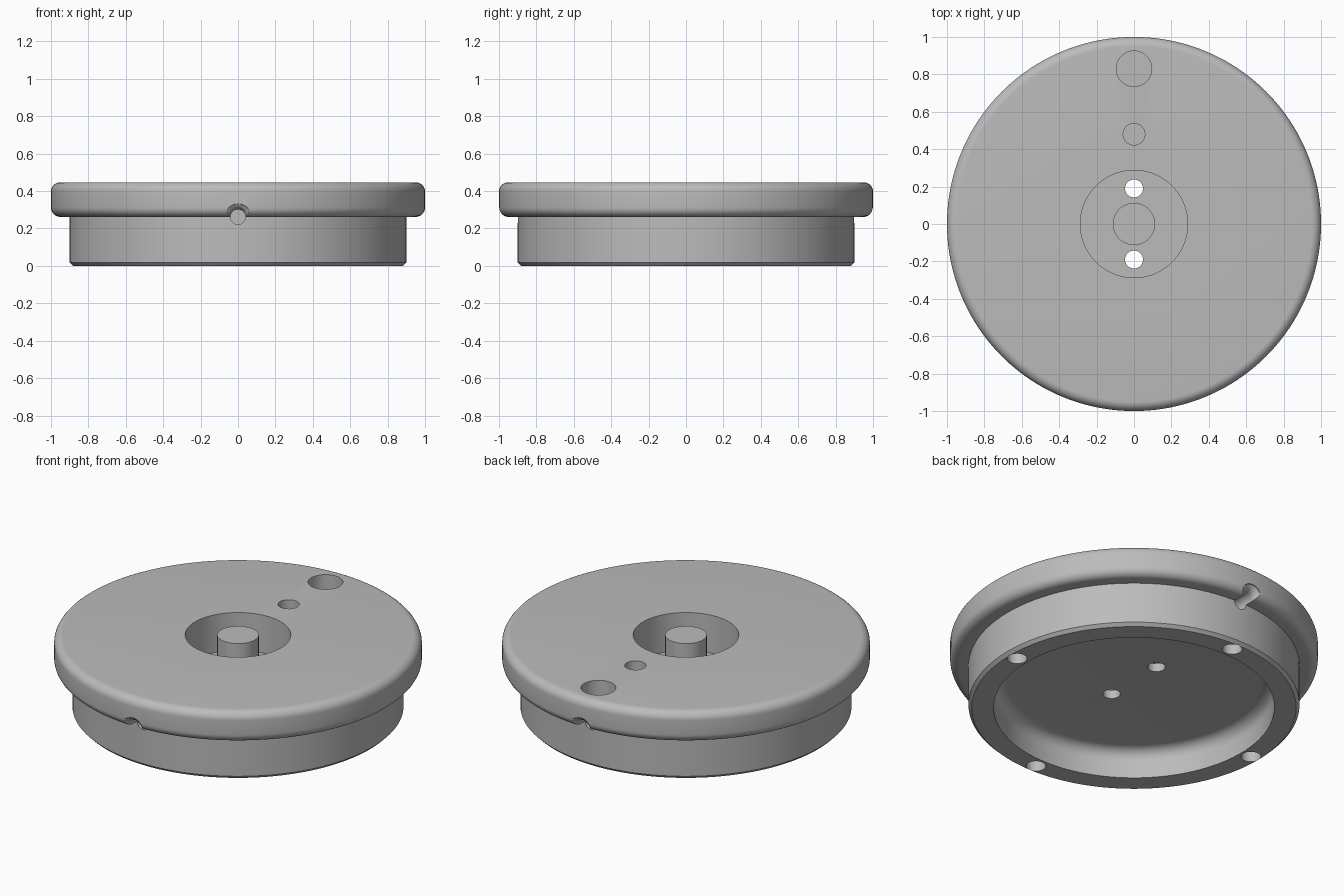
import bpy, bmesh
from math import sin, cos, pi, radians
from mathutils import Matrix

cube = bpy.data.objects.get("Cube")
if cube:
    bpy.data.objects.remove(cube, do_unlink=True)

grey = bpy.data.materials.new("metal grey")
grey.use_nodes = True
colour = (0.5, 0.5, 0.5, 1)
grey.diffuse_color = colour
grey.node_tree.nodes["Principled BSDF"].inputs["Base Color"].default_value = colour


def arc(r, z, size, start, end, steps=8):
    """Fillet points around the centre (r, z), angles in degrees."""
    angles = [radians(start + (end - start) * i / steps) for i in range(steps + 1)]
    return [(r + size * cos(a), z + size * sin(a)) for a in angles]


def lathe(name, profile, segments, matrix=Matrix()):
    """Spin an (r, z) profile, starting and ending on the axis, into a solid."""
    bm = bmesh.new()
    verts = [bm.verts.new((r, 0, z)) for r, z in profile]
    edges = [bm.edges.new(pair) for pair in zip(verts, verts[1:])]
    bmesh.ops.spin(bm, geom=verts + edges, axis=(0, 0, 1), cent=(0, 0, 0),
                   angle=2 * pi, steps=segments, use_merge=True)
    bmesh.ops.remove_doubles(bm, verts=bm.verts, dist=1e-5)
    bmesh.ops.recalc_face_normals(bm, faces=bm.faces)
    bm.transform(matrix)
    mesh = bpy.data.meshes.new(name)
    bm.to_mesh(mesh)
    bm.free()
    mesh.materials.append(grey)
    obj = bpy.data.objects.new(name, mesh)
    bpy.context.collection.objects.link(obj)
    return obj


top, rim_low = 0.447, 0.262
floor, ceiling = 0.22, 0.17
fillet = 0.05

# Body: post, top recess, rounded flange, chamfered base, hollow underside
profile = [(0, top), (0.113, top), (0.113, floor), (0.287, floor), (0.287, top)]
profile += arc(1 - fillet, top - fillet, fillet, 90, 0)
profile += arc(1 - fillet, rim_low + fillet, fillet, 0, -90)
profile += [(0.9, rim_low), (0.9, 0.018), (0.882, 0), (0.763, 0)]
profile += arc(0.693, ceiling - 0.07, 0.07, 0, 90)
profile += [(0, ceiling)]
body = lathe("flanged_body", profile, 160)

cutters = []


def drill(name, x, y, radius, low, high):
    pts = [(0, low), (radius, low), (radius, high), (0, high)]
    cutters.append(lathe(name, pts, 40, Matrix.Translation((x, y, 0))))


# Blind holes in the top
drill("large_top_hole", 0, 0.83, 0.095, 0.33, 0.6)
drill("small_top_hole", 0, 0.48, 0.058, 0.3, 0.6)

# Through holes in the recess floor
for side in (-1, 1):
    drill("through_hole", 0, side * 0.19, 0.048, 0.1, 0.3)

# Screw holes in the base ring
for x, y in ((1, 0), (0, 1), (-1, 0), (0, -1)):
    drill("screw_hole", x * 0.83, y * 0.83, 0.054, -0.1, 0.14)

# Radial holes, flared where they leave the flange
bore = 0.04
flare = [(0, 0.8), (bore, 0.8)] + arc(bore + fillet, 0.95, fillet, 180, 115, 6)
flare += [(flare[-1][0] + 0.02, 1.05), (0, 1.05)]
for side in (-1, 1):
    turn = Matrix.Translation((0, 0, rim_low)) @ Matrix.Rotation(-side * pi / 2, 4, "X")
    cutters.append(lathe("radial_hole", flare, 40, turn))

# Cut every hole, then remove the cutters
bpy.context.view_layer.objects.active = body
for cutter in cutters:
    mod = body.modifiers.new("cut", "BOOLEAN")
    mod.object = cutter
    mod.operation = "DIFFERENCE"
    mod.solver = "EXACT"
    bpy.ops.object.modifier_apply(modifier=mod.name)
    bpy.data.objects.remove(cutter, do_unlink=True)

bpy.ops.object.select_all(action="DESELECT")
body.select_set(True)
bpy.ops.object.shade_smooth_by_angle(angle=radians(30))
